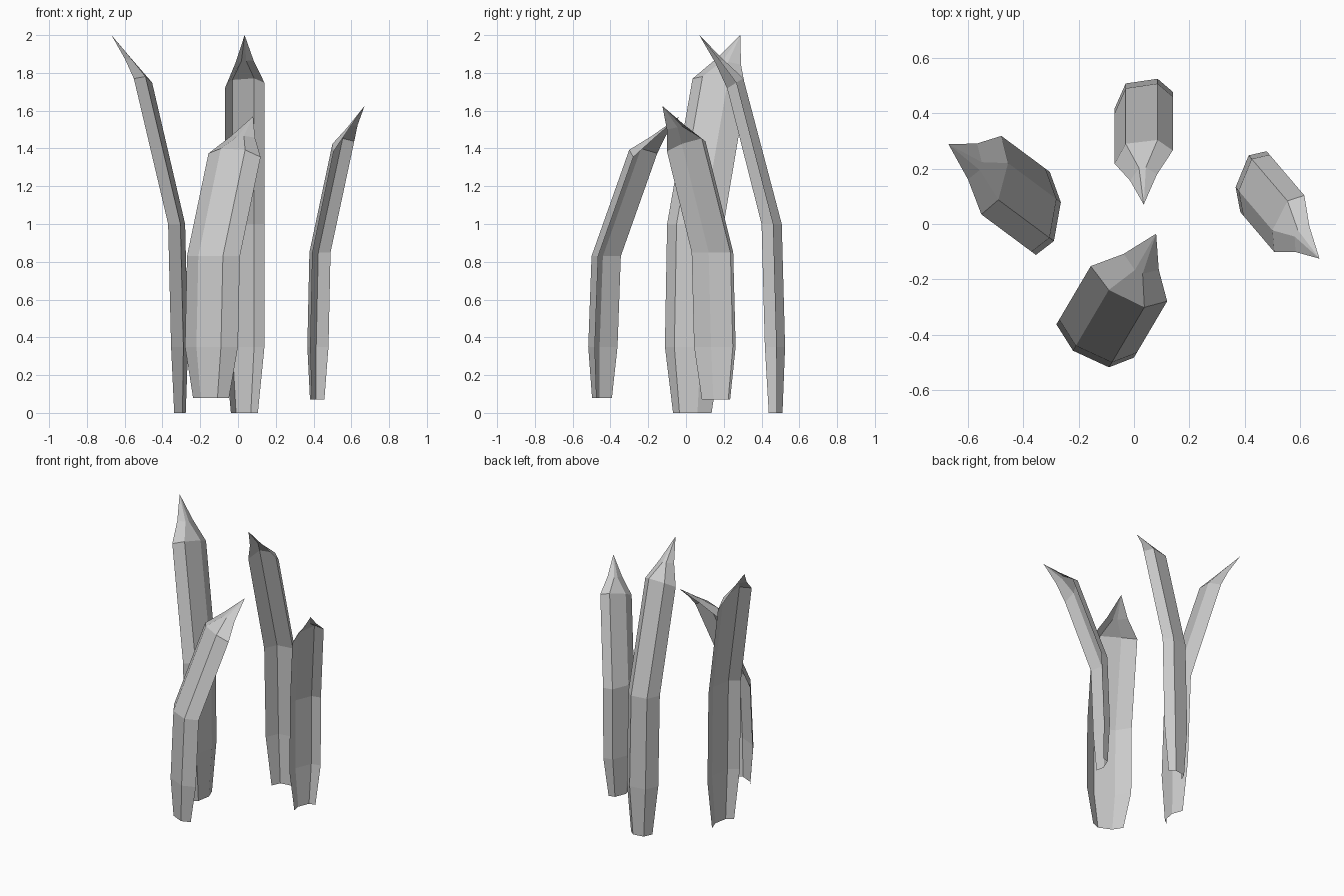
import bpy
from mathutils import Vector

if "Cube" in bpy.data.objects:
    bpy.data.objects.remove(bpy.data.objects["Cube"])


def blade(name, profile, bend, heights, tip):
    """Open, four-point-wide folded leaf that bends over and ends in a point."""
    pts = [Vector(p) for p in profile]
    center = sum(pts, Vector((0, 0))) / 4
    b = Vector(bend)
    lean = b.normalized()
    z0, z1, z2, z3 = heights
    tip = Vector(tip)

    # stem rows: narrow foot, full width, bend line
    rows = [
        [(center + (p - center) * 0.68 - b * 0.09).to_3d() + Vector((0, 0, z0)) for p in pts],
        [(p - b * 0.09).to_3d() + Vector((0, 0, z1)) for p in pts],
        [p.to_3d() + Vector((0, 0, z2)) for p in pts],
    ]
    # upper row, tilted with the bend
    top = []
    for p in pts:
        d = -(p - center).dot(lean)
        q = p + b + lean * d * 0.2
        top.append(Vector((q.x, q.y, z3 + d * 0.5)))
    rows.append(top)
    # pinched row below the tip
    axis = (top[1] + top[2]) / 2
    neck = []
    for i, p in enumerate(top):
        q = p.lerp(tip, 0.46)
        if i in (1, 2):
            q = q.lerp(axis.lerp(tip, 0.38), 0.6)
        else:
            q = q.lerp(axis.lerp(tip, 0.46), 0.15)
        neck.append(q)
    rows.append(neck)

    verts = [v for r in rows for v in r] + [tip]
    faces = []
    for r in range(len(rows) - 1):
        for i in range(3):
            a = r * 4 + i
            faces.append((a, a + 4, a + 5, a + 1))
    last = (len(rows) - 1) * 4
    faces += [(last + i, len(verts) - 1, last + i + 1) for i in range(3)]
    me = bpy.data.meshes.new(name)
    me.from_pydata(verts, [], faces)
    ob = bpy.data.objects.new(name, me)
    bpy.context.collection.objects.link(ob)


# tall leaves
blade("back_leaf", [(-.07, .40), (-.03, .49), (.085, .507), (.14, .46)],
      (0, -.195), (0, .35, 1.0, 1.75), (.035, .07, 2.0))
blade("left_leaf", [(-.32, .20), (-.28, .09), (-.305, -.05), (-.37, -.10)],
      (-.175, .13), (0, .35, 1.0, 1.75), (-.67, .288, 2.0))
# short leaves
blade("front_leaf", [(-.27, -.345), (-.21, -.44), (-.08, -.50), (.01, -.465)],
      (.115, .195), (.08, .35, .83, 1.38), (.08, -.035, 1.57))
blade("right_leaf", [(.49, .25), (.425, .235), (.378, .12), (.395, .03)],
      (.122, -.143), (.07, .35, .85, 1.425), (.67, -.125, 1.625))

# face the outer sides outward where the profile runs the other way
for ob in bpy.context.collection.objects:
    me = ob.data
    c = sum((v.co for v in me.vertices[8:12]), Vector()) / 4
    f = me.polygons[4]
    out = (me.vertices[9].co + me.vertices[10].co) / 2 - c
    if f.normal.dot(out) < 0:
        me.flip_normals()
